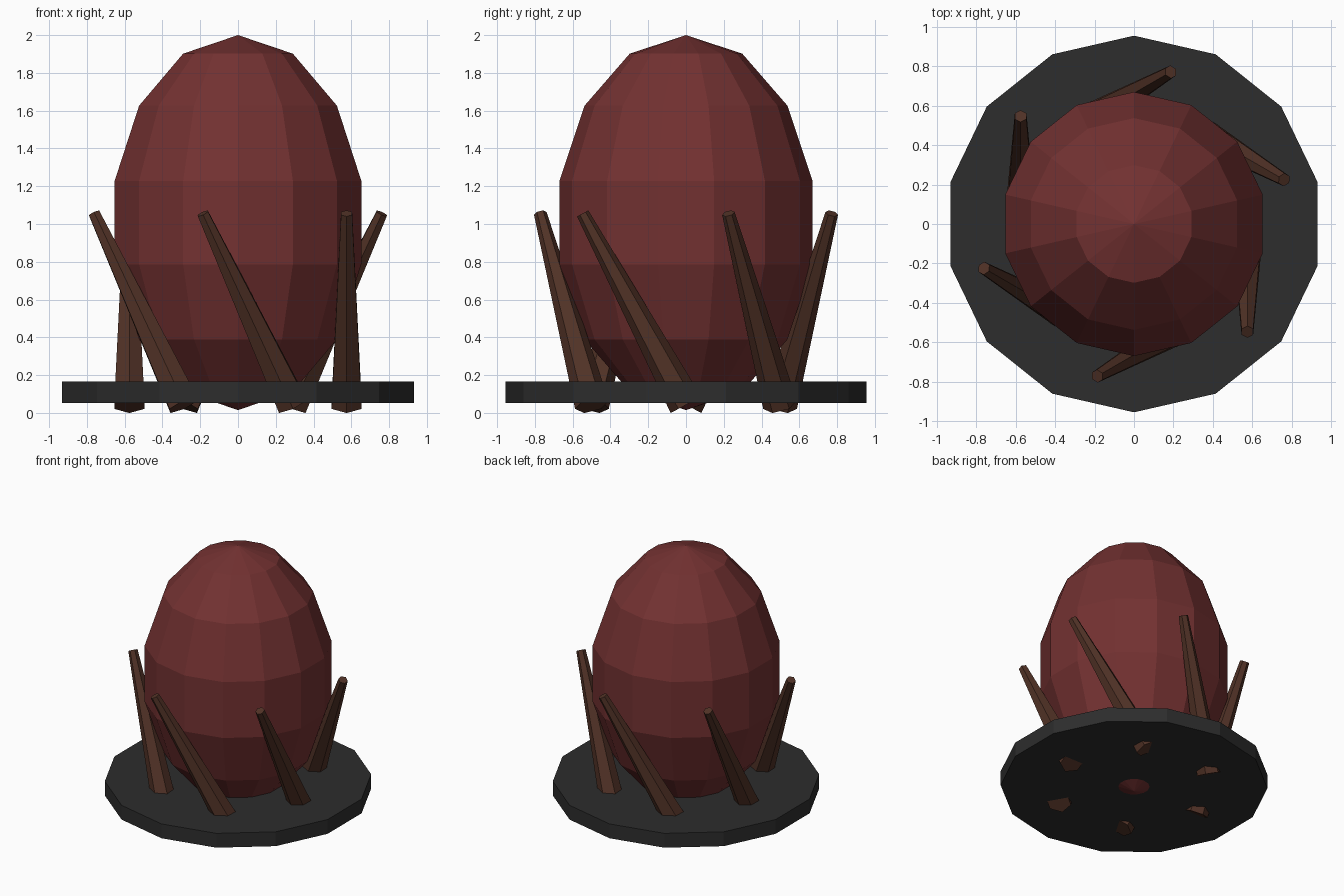
import bpy, math
from mathutils import Vector, Matrix

if "Cube" in bpy.data.objects:
    bpy.data.objects.remove(bpy.data.objects["Cube"])


def material(name, rgb):
    m = bpy.data.materials.new(name)
    m.diffuse_color = (*rgb, 1)
    m.use_nodes = True
    m.node_tree.nodes["Principled BSDF"].inputs["Base Color"].default_value = m.diffuse_color
    return m


RED = material("dark red shell", (0.171, 0.031, 0.031))
BROWN = material("brown wood", (0.08, 0.031, 0.019))
GREY = material("charcoal base", (0.026, 0.026, 0.026))


def finish(name, mat):
    ob = bpy.context.object
    ob.name = name
    ob.data.materials.append(mat)
    return ob


# Round base plate with 14 sides
bpy.ops.mesh.primitive_cylinder_add(vertices=14, radius=0.955, depth=0.113,
                                    location=(0, 0, 0.1085))
finish("base_plate", GREY)

# Faceted egg, its lowest tip just below the plate
bpy.ops.mesh.primitive_uv_sphere_add(segments=14, ring_count=7, radius=1,
                                     location=(0, 0, 1.0075))
egg = finish("egg", RED)
egg.scale = (0.687, 0.687, 0.9925)

# Six tapered stakes leaning sideways around the egg
foot, tip = Vector((0.575, 0, 0.043)), Vector((0.575, -0.547, 1.056))
axis = tip - foot
for i in range(6):
    bpy.ops.mesh.primitive_cone_add(vertices=6, radius1=0.092, radius2=0.034,
                                    depth=axis.length)
    stake = finish(f"stake_{i + 1}", BROWN)
    lean = Matrix.Rotation(math.atan2(-axis.y, axis.z), 4, 'X')
    stake.matrix_world = (Matrix.Rotation(math.radians(60 * i), 4, 'Z')
                          @ Matrix.Translation((foot + tip) / 2) @ lean)
